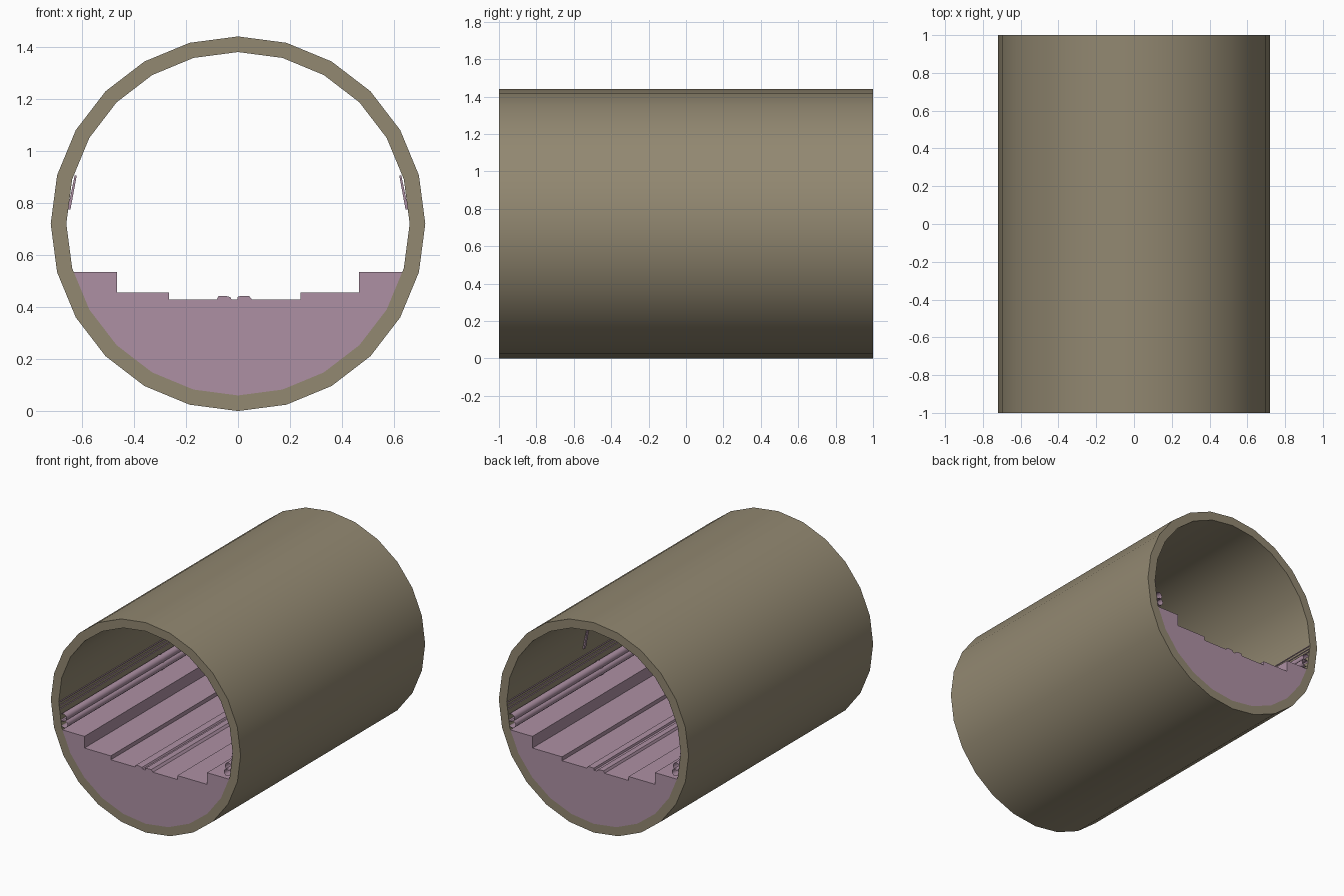
import bpy, bmesh, math
from mathutils import Vector

if "Cube" in bpy.data.objects:
    bpy.data.objects.remove(bpy.data.objects["Cube"])

CZ, R_OUT, R_IN, SIDES = 0.72, 0.72, 0.66, 24


def material(name, rgb):
    m = bpy.data.materials.new(name)
    m.diffuse_color = (*rgb, 1)
    m.use_nodes = True
    m.node_tree.nodes["Principled BSDF"].inputs["Base Color"].default_value = m.diffuse_color
    return m


CONCRETE = material("olive concrete", (0.288, 0.246, 0.165))
MAUVE = material("mauve fittings", (0.42, 0.28, 0.37))


def finish(name, bm, mat, smooth=True):
    mesh = bpy.data.meshes.new(name)
    bm.to_mesh(mesh)
    bm.free()
    mesh.materials.append(mat)
    ob = bpy.data.objects.new(name, mesh)
    bpy.context.collection.objects.link(ob)
    if smooth:
        bpy.ops.object.select_all(action='DESELECT')
        ob.select_set(True)
        bpy.context.view_layer.objects.active = ob
        bpy.ops.object.shade_smooth_by_angle(angle=math.radians(35))
    return ob


def circle(cx, cz, r, n):
    return [(cx + r * math.sin(2 * math.pi * i / n),
             cz + r * math.cos(2 * math.pi * i / n)) for i in range(n)]


def extrude(name, profile, mat, y0=-1, y1=1, caps=True, smooth=True):
    """Sweep a clockwise x-z profile along y, optionally capped."""
    bm = bmesh.new()
    a = [bm.verts.new((x, y0, z)) for x, z in profile]
    b = [bm.verts.new((x, y1, z)) for x, z in profile]
    n = len(profile)
    for i in range(n):
        j = (i + 1) % n
        bm.faces.new((a[i], b[i], b[j], a[j]))
    if caps:
        bm.faces.new(a)
        bm.faces.new(b[::-1])
        bmesh.ops.recalc_face_normals(bm, faces=bm.faces)
    return finish(name, bm, mat, smooth)


# Tunnel shell: 24-sided ring swept along y
bm = bmesh.new()
rings = []
for r, y in ((R_OUT, -1), (R_OUT, 1), (R_IN, 1), (R_IN, -1)):
    rings.append([bm.verts.new((x, y, z)) for x, z in circle(0, CZ, r, SIDES)])
for k in range(4):
    a, b = rings[k], rings[(k + 1) % 4]
    for i in range(SIDES):
        j = (i + 1) % SIDES
        bm.faces.new((a[i], b[i], b[j], a[j]))
bmesh.ops.recalc_face_normals(bm, faces=bm.faces)
finish("tunnel_shell", bm, CONCRETE)

# Floor: raised walkways, ledges, sunken track bed with two low rails
top = [(-0.632, 0.535), (-0.465, 0.535), (-0.465, 0.455), (-0.265, 0.455),
       (-0.265, 0.428), (-0.082, 0.428), (-0.074, 0.443), (-0.05, 0.443),
       (-0.03, 0.438), (-0.024, 0.428), (-0.004, 0.428), (0.0, 0.441),
       (0.042, 0.443), (0.054, 0.428), (0.24, 0.428), (0.24, 0.455),
       (0.465, 0.455), (0.465, 0.535), (0.632, 0.535)]
bottom = [(R_IN * math.cos(math.radians(d)), CZ + R_IN * math.sin(math.radians(d)))
          for d in range(-30, -151, -15)]
extrude("floor_bed", top + bottom, MAUVE, smooth=False)

# Wall fittings, mirrored on both sides
for side, s in (("left", -1), ("right", 1)):
    # Two open pipes with a clip around them
    for i, (x, z) in enumerate(((0.627, 0.62), (0.619, 0.578))):
        extrude(f"{side}_pipe_{i}", circle(s * x, z, 0.026, 12), MAUVE, caps=False)
        extrude(f"{side}_pipe_clip_{i}", circle(s * x, z, 0.029, 12), MAUVE,
                0.04, 0.06, caps=False)
    # Thin cables along the wall
    for i, (x, z) in enumerate(((0.652, 0.672), (0.655, 0.695), (0.657, 0.718))):
        extrude(f"{side}_cable_{i}", circle(s * x, z, 0.004, 6), MAUVE, caps=False)
    # Slim leaning wall bracket
    bracket = [(0.62, 0.905), (0.628, 0.905), (0.655, 0.775), (0.644, 0.775)]
    extrude(f"{side}_wall_bracket", [(s * x, z) for x, z in bracket], MAUVE,
            0.165, 0.185, smooth=False)
